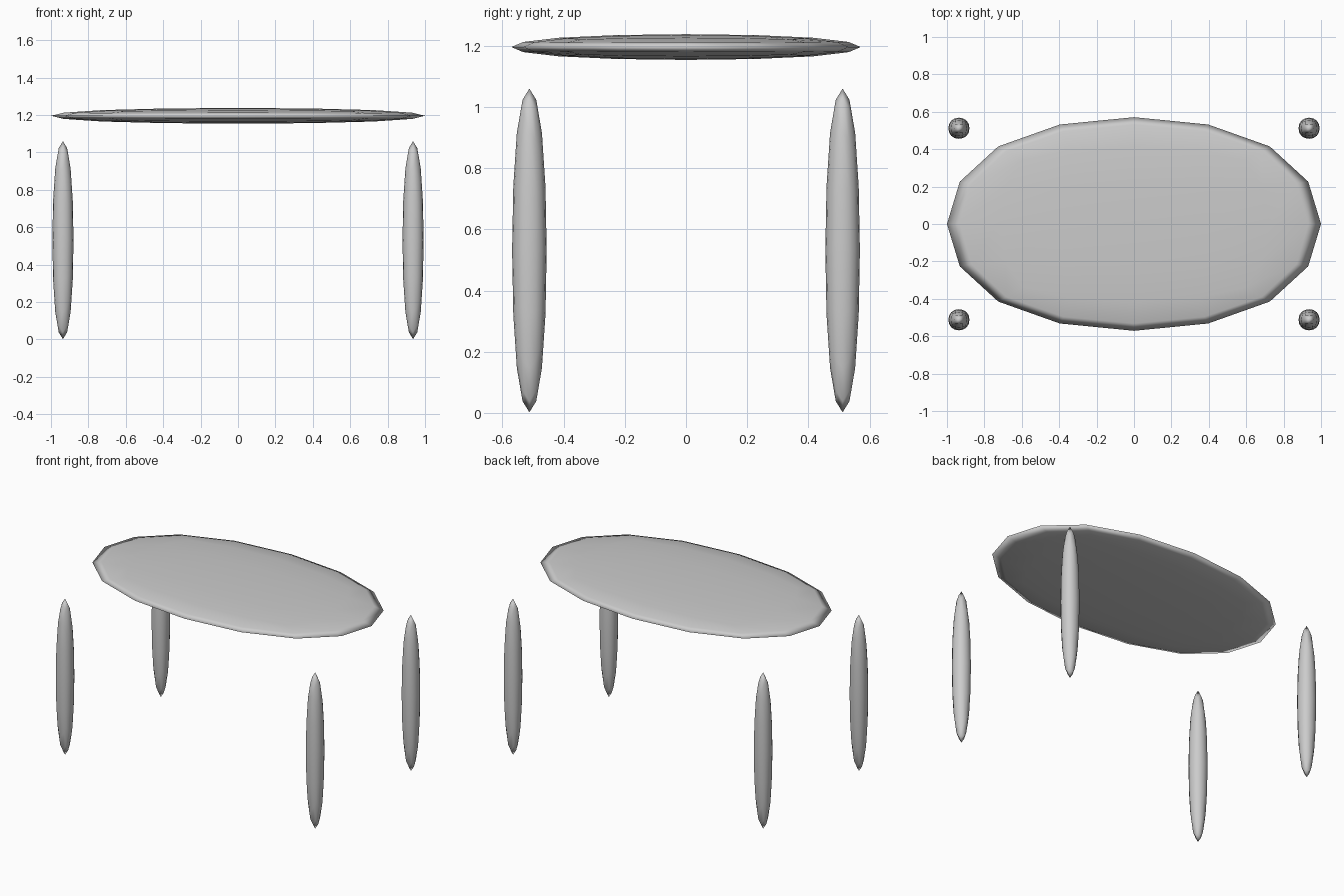
import bpy

if "Cube" in bpy.data.objects:
    bpy.data.objects.remove(bpy.data.objects["Cube"])

LIMIT = 0.8395  # how far a subdivided cube shrinks at its face centres


def soft_box(name, centre, half):
    """Box rounded by subdivision, sized by its final half extents."""
    bpy.ops.mesh.primitive_cube_add(size=2, location=centre)
    ob = bpy.context.object
    ob.name = name
    ob.scale = [h / LIMIT for h in half]
    bpy.ops.object.transform_apply(location=False, rotation=False, scale=True)
    mod = ob.modifiers.new("round", 'SUBSURF')
    mod.levels = mod.render_levels = 2
    bpy.ops.object.shade_smooth()
    return ob


# Oval table top
soft_box("table_top", (0, 0, 1.196), (1.0, 0.571, 0.042))

# Four spindle legs
for y, end in ((-0.512, "front"), (0.512, "back")):
    for x, side in ((-0.936, "left"), (0.936, "right")):
        soft_box(f"{end}_{side}_leg", (x, y, 0.531), (0.0565, 0.0565, 0.529))
